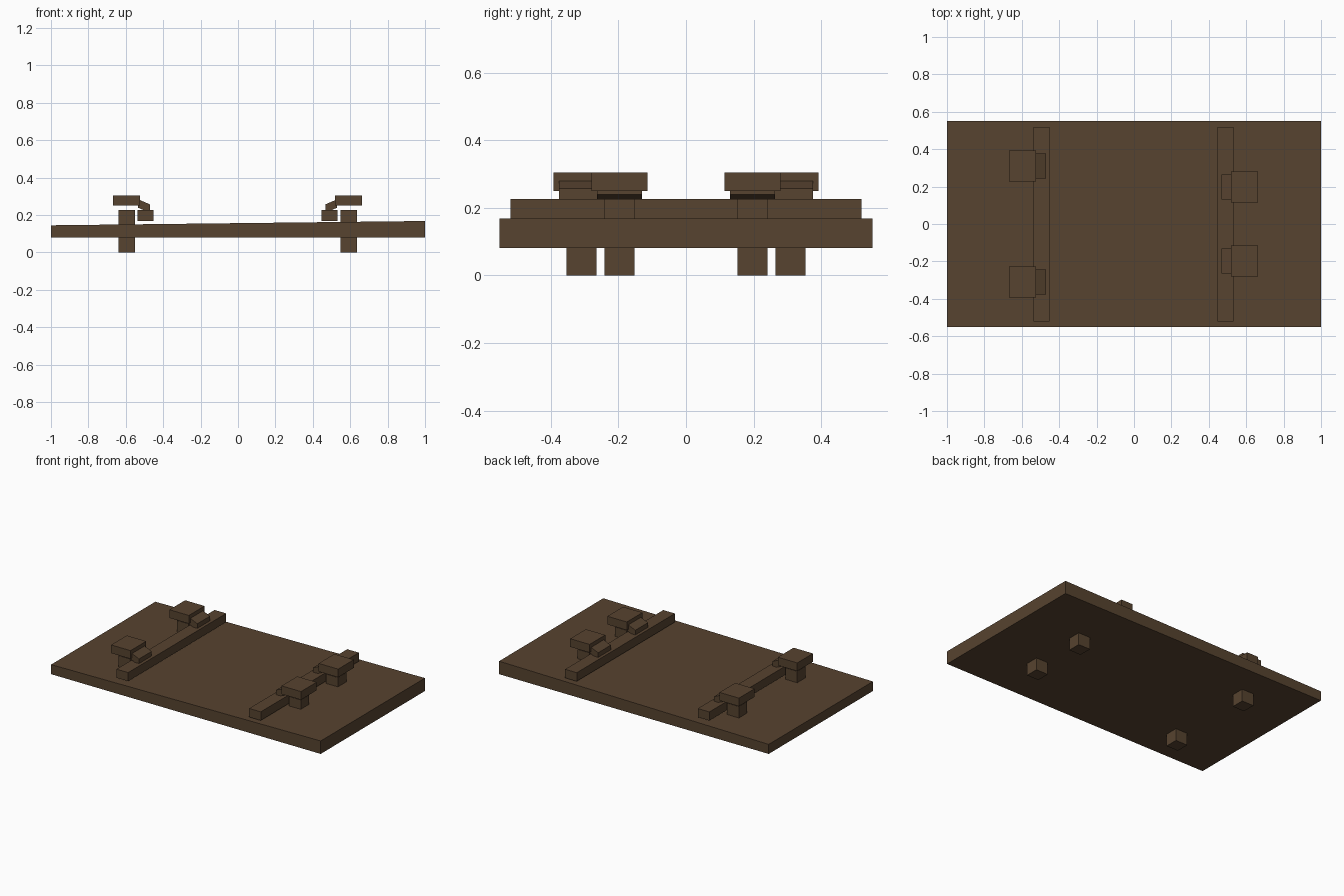
import bpy

if "Cube" in bpy.data.objects:
    bpy.data.objects.remove(bpy.data.objects["Cube"])

wood = bpy.data.materials.new("dark_brown_wood")
wood.diffuse_color = (0.095, 0.056, 0.029, 1)
wood.use_nodes = True
wood.node_tree.nodes["Principled BSDF"].inputs["Base Color"].default_value = wood.diffuse_color


def prism(name, profile, y0, y1):
    """Extrude an x-z profile from y0 to y1."""
    n = len(profile)
    if sum(a[0] * b[1] - b[0] * a[1]
           for a, b in zip(profile, profile[1:] + profile[:1])) < 0:
        profile = profile[::-1]
    verts = [(x, y, z) for y in (y0, y1) for x, z in profile]
    faces = [tuple(range(n)), tuple(range(2 * n - 1, n - 1, -1))]
    faces += [(i, i + n, (i + 1) % n + n, (i + 1) % n) for i in range(n)]
    mesh = bpy.data.meshes.new(name)
    mesh.from_pydata(verts, [], faces)
    mesh.materials.append(wood)
    bpy.context.collection.objects.link(bpy.data.objects.new(name, mesh))


def box(name, x0, x1, y0, y1, z0, z1):
    prism(name, [(x0, z0), (x1, z0), (x1, z1), (x0, z1)], y0, y1)


# Board with a slightly sloping top
prism("board", [(-1, 0.081), (1, 0.081), (1, 0.168), (-1, 0.145)], -0.552, 0.552)

# Each side has one rail and two clamps; the clamps sit wider on the left
for side, label, clamp_y in ((-1, "left", 0.309), (1, "right", 0.197)):
    shift = -0.002

    def px(x):
        return side * x + shift

    box(label + "_rail", *sorted((px(0.449), px(0.535))), -0.52, 0.519, 0.168, 0.226)
    for end, place in ((-1, "front"), (1, "back")):
        y = end * clamp_y
        part = label + "_" + place
        # Post through the board
        box(part + "_post", *sorted((px(0.549), px(0.637))), y - 0.044, y + 0.044, 0, 0.226)
        # Cap above the post
        box(part + "_cap", *sorted((px(0.521), px(0.665))), y - 0.083, y + 0.083, 0.25, 0.305)
        # Sloping arm from cap to rail
        arm = [(0.469, 0.212), (0.532, 0.239), (0.532, 0.284), (0.469, 0.257)]
        prism(part + "_arm", [(px(x), z) for x, z in arm], y - 0.067, y + 0.067)
